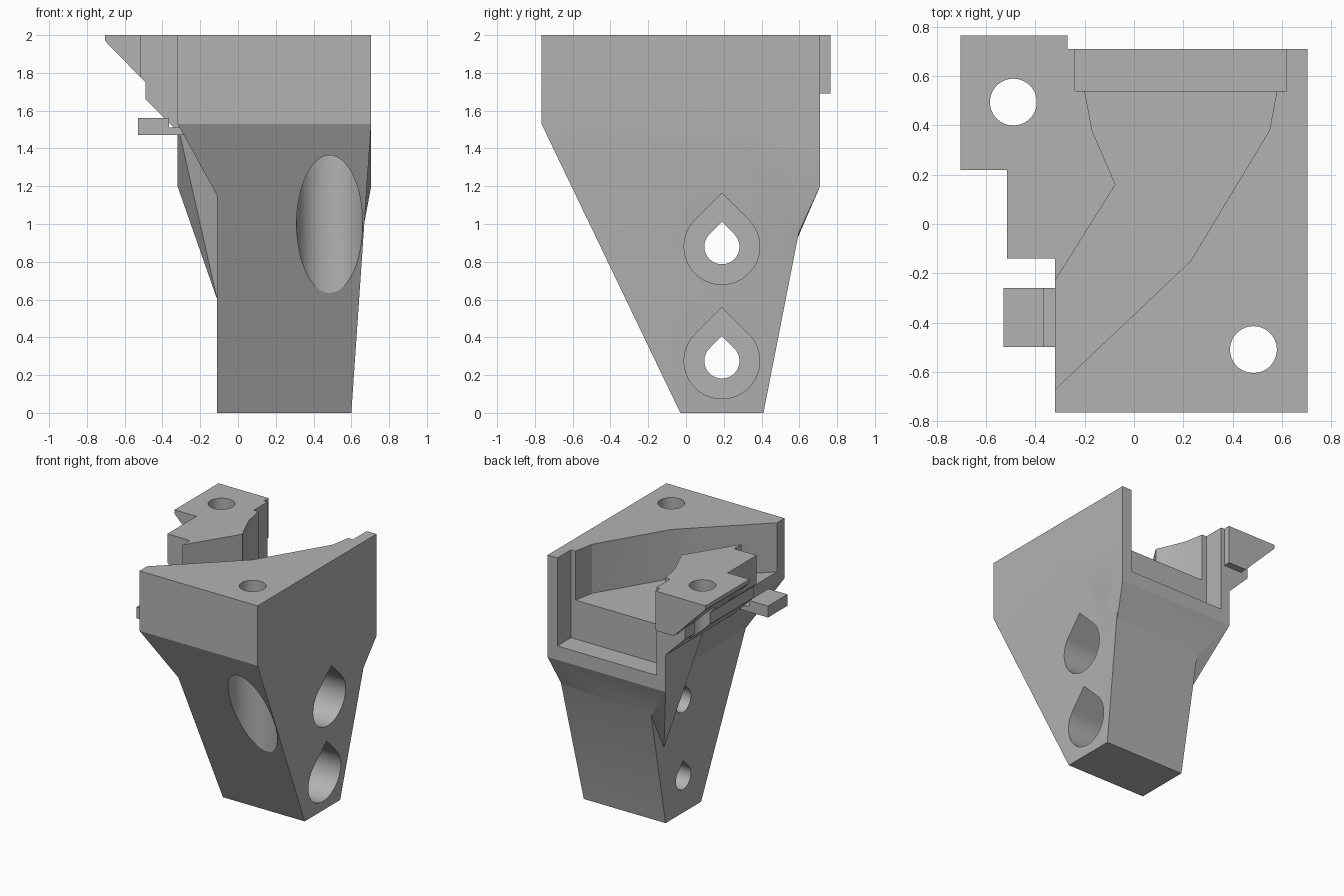
import bpy, bmesh, math
from mathutils import Vector

if "Cube" in bpy.data.objects:
    bpy.data.objects.remove(bpy.data.objects["Cube"], do_unlink=True)

grey = bpy.data.materials.new("plain_grey")
grey.use_nodes = True
colour = (0.45, 0.45, 0.45, 1)
grey.diffuse_color = colour
grey.node_tree.nodes["Principled BSDF"].inputs["Base Color"].default_value = colour


def finish(name, bm):
    bmesh.ops.recalc_face_normals(bm, faces=bm.faces)
    mesh = bpy.data.meshes.new(name)
    bm.to_mesh(mesh)
    bm.free()
    mesh.materials.append(grey)
    obj = bpy.data.objects.new(name, mesh)
    bpy.context.collection.objects.link(obj)
    return obj


def hull(name, points):
    bm = bmesh.new()
    verts = [bm.verts.new(p) for p in points]
    res = bmesh.ops.convex_hull(bm, input=verts)
    loose = [v for v in bm.verts if not v.link_faces]
    bmesh.ops.delete(bm, geom=loose, context='VERTS')
    bmesh.ops.dissolve_limit(bm, angle_limit=0.002, verts=bm.verts, edges=bm.edges)
    return finish(name, bm)


def prism(name, outline, axis, lo, hi):
    """Extrude a 2D outline along an axis; outline uses the other two axes in order."""
    def place(p, d):
        c = list(p)
        c.insert("xyz".index(axis), d)
        return c
    bm = bmesh.new()
    face = bm.faces.new([bm.verts.new(place(p, lo)) for p in outline])
    geom = bmesh.ops.extrude_face_region(bm, geom=[face])["geom"]
    shift = Vector(place((0, 0), hi - lo))
    bmesh.ops.translate(bm, vec=shift, verts=[g for g in geom if isinstance(g, bmesh.types.BMVert)])
    return finish(name, bm)


def box(name, x, y, z):
    return prism(name, [(x[0], y[0]), (x[1], y[0]), (x[1], y[1]), (x[0], y[1])], "z", *z)


def circle(cx, cy, r, n=64):
    return [(cx + r * math.cos(2 * math.pi * i / n), cy + r * math.sin(2 * math.pi * i / n))
            for i in range(n)]


def teardrop(cy, cz, r, n=48):
    arc = [math.radians(135 + 270 * i / n) for i in range(n + 1)]
    return [(cy + r * math.cos(a), cz + r * math.sin(a)) for a in arc] + [(cy, cz + r * math.sqrt(2))]


def combine(target, other, operation):
    mod = target.modifiers.new(operation, 'BOOLEAN')
    mod.operation, mod.solver, mod.object = operation, 'EXACT', other
    bpy.context.view_layer.objects.active = target
    bpy.ops.object.modifier_apply(modifier=mod.name)
    bpy.data.objects.remove(other, do_unlink=True)


LEFT, RIGHT, FRONT, BACK, TOP, KNEE = -0.32, 0.705, -0.765, 0.71, 2.0, 1.53
STEM = -0.11


def front_y(z):
    return -0.03 + (FRONT + 0.03) * z / KNEE


# Tapered main body
body = hull("bracket_body",
            [(x, y, 0) for x in (STEM, 0.6) for y in (-0.03, 0.41)] +
            [(x, y, z) for x in (STEM, RIGHT) for y in (FRONT, BACK) for z in (KNEE, TOP)])

# Overhang on the right-hand side, with a sloping underside
overhang = hull("overhang",
                [(x, y, z) for x in (LEFT, 0.1) for y in (FRONT, BACK) for z in (KNEE, TOP)] +
                [(x, y, 1.15) for x in (STEM, 0.1) for y in (front_y(1.15), 0.6)])

# Back flange fairing into the stem
flange_profile = [(BACK, TOP), (BACK, 1.2), (0.44, 1.2), (0.44, 1.31), (0.22, KNEE), (0.22, TOP)]
flange = hull("back_flange",
              [(x, y, z) for x in (LEFT, RIGHT) for y, z in flange_profile] +
              [(STEM, 0.43, 0.6), (STEM, 0.58, 0.9), (0.66, 0.6, 0.96), (0.66, 0.43, 0.96)])

# Side ear in two widths, with a stepped sloping underside
under = [(-0.49, 1.75), (-0.49, 1.66), (LEFT, 1.49), (-0.27, 1.49), (-0.27, TOP)]
ear_wide = prism("ear_wide", [(-0.705, TOP), (-0.705, 1.97)] + under, "y", 0.22, BACK)
ear_narrow = prism("ear_narrow", [(-0.515, TOP), (-0.515, 1.775)] + under, "y", -0.14, 0.3)
ear_plate = prism("ear_plate", [(-0.705, TOP), (-0.705, 1.97), (-0.43, 1.69),
                                (-0.27, 1.69), (-0.27, TOP)], "y", 0.65, 0.765)

# Small side tab on a thin neck
tab = box("tab", (-0.53, -0.365), (-0.5, -0.26), (1.47, 1.56))
neck = box("neck", (-0.4, -0.25), (-0.5, -0.26), (1.47, 1.51))

for part in (overhang, flange, ear_wide, ear_narrow, ear_plate, neck, tab):
    combine(body, part, 'UNION')

# Curved channel across the top and the deeper slot at the back
channel = [(-0.2, 0.6), (0.58, 0.6), (0.58, 0.54), (0.55, 0.38), (0.23, -0.15), (-0.34, -0.69),
           (-0.34, -0.261), (-0.075, 0.16), (-0.17, 0.38), (-0.2, 0.54)]
cuts = [prism("channel", channel, "z", 1.615, 2.2),
        box("slot", (-0.24, 0.62), (0.54, 0.9), (1.31, 2.2))]

# Vertical screw holes, the front one with a counterbore from below
for cx, cy in ((0.485, -0.51), (-0.49, 0.495)):
    cuts.append(prism("screw_hole", circle(cx, cy, 0.095), "z", 0.2, 2.2))
cuts.append(prism("counterbore", circle(0.485, -0.51, 0.175), "z", 0.2, 1.7))

# Teardrop cross holes with counterbores
for cz in (0.88, 0.275):
    cuts.append(prism("cross_hole", teardrop(0.19, cz, 0.093), "x", -0.6, 1))
    cuts.append(prism("cross_counterbore", teardrop(0.19, cz, 0.2), "x", 0.1, 1))

for cut in cuts:
    combine(body, cut, 'DIFFERENCE')

# Shade the holes smooth and keep the edges sharp
bpy.ops.object.select_all(action='DESELECT')
body.select_set(True)
bpy.context.view_layer.objects.active = body
bpy.ops.object.shade_smooth_by_angle(angle=math.radians(20))
